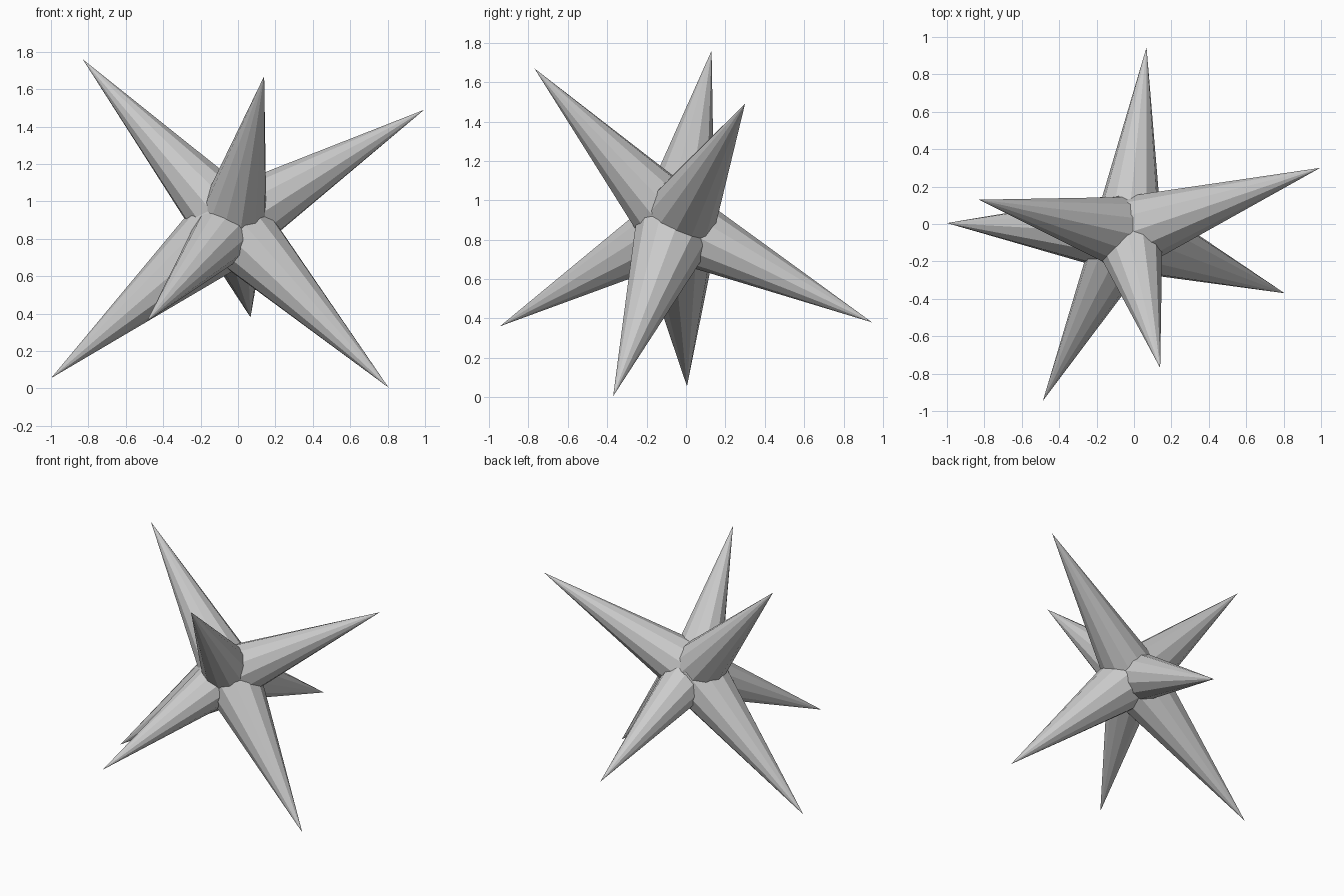
import bpy
from mathutils import Vector

if "Cube" in bpy.data.objects:
    bpy.data.objects.remove(bpy.data.objects["Cube"])

SIDES = 12
CENTRE = Vector((-0.035, -0.05, 0.875))

# name, tip position, base radius
SPIKES = [
    ("upper_left_spike", (-0.83, 0.13, 1.76), 0.20),
    ("upper_front_spike", (0.14, -0.77, 1.67), 0.193),
    ("upper_right_spike", (0.995, 0.30, 1.49), 0.20),
    ("lower_left_spike", (-1.0, 0.005, 0.055), 0.22),
    ("lower_right_spike", (0.805, -0.37, 0.005), 0.21),
    ("lower_front_spike", (-0.487, -0.945, 0.36), 0.18),
    ("lower_back_spike", (0.067, 0.945, 0.38), 0.188),
]


def add_spike(name, tip, radius):
    """Flat-sided cone with its base at the centre and its point at tip."""
    tip = Vector(tip)
    axis = tip - CENTRE
    bpy.ops.mesh.primitive_cone_add(vertices=SIDES, radius1=radius, radius2=0,
                                    depth=axis.length,
                                    location=(CENTRE + tip) / 2)
    spike = bpy.context.object
    spike.name = name
    spike.rotation_mode = 'QUATERNION'
    spike.rotation_quaternion = axis.to_track_quat('Z', 'Y')


# Seven spikes bursting from one shared centre
for spike_data in SPIKES:
    add_spike(*spike_data)
